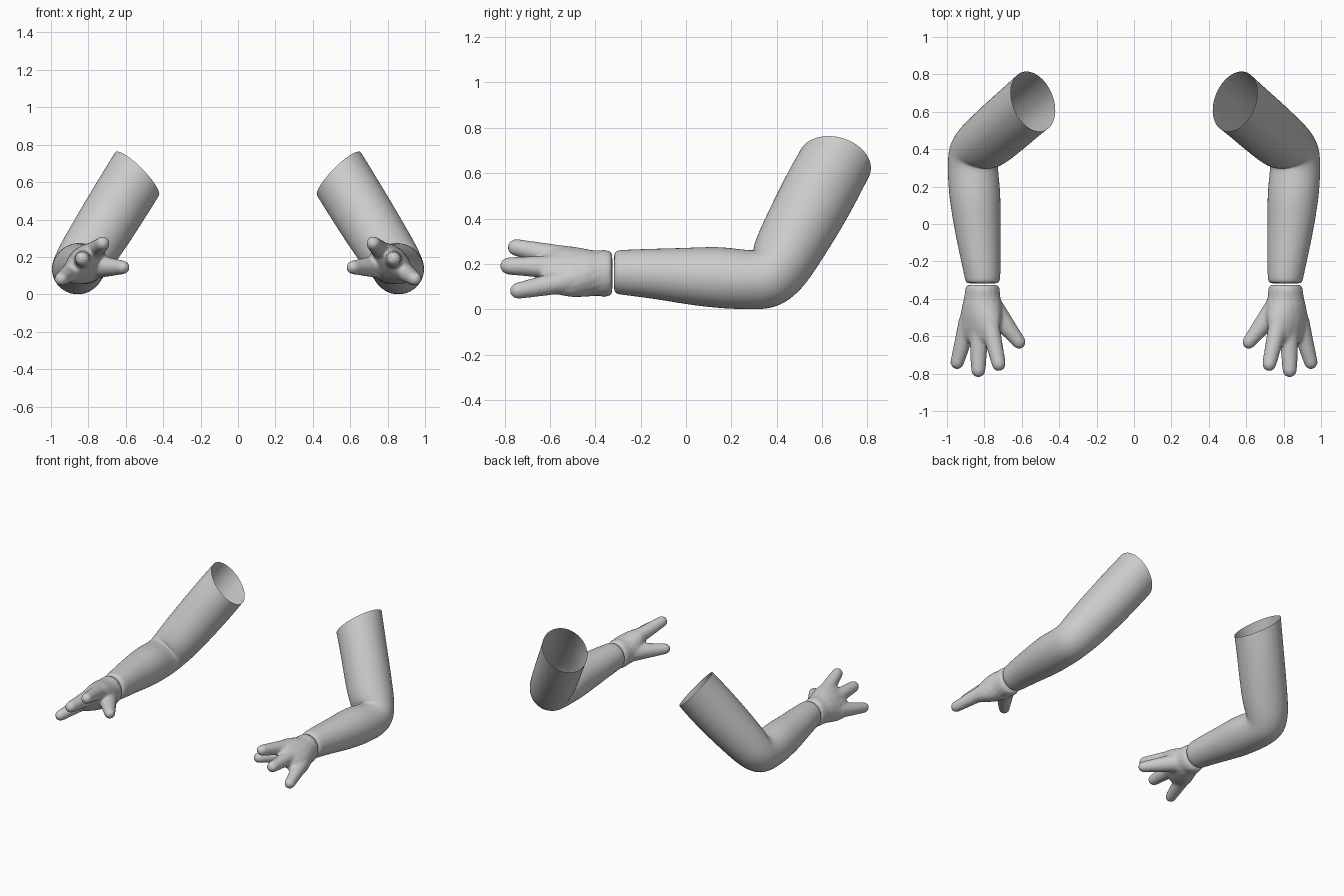
import bpy, bmesh, math
from mathutils import Vector

if "Cube" in bpy.data.objects:
    bpy.data.objects.remove(bpy.data.objects["Cube"])

grey = bpy.data.materials.new("light grey")
grey.diffuse_color = (0.6, 0.6, 0.6, 1)
grey.use_nodes = True
grey.node_tree.nodes["Principled BSDF"].inputs["Base Color"].default_value = grey.diffuse_color


def loft(bm, rings, cap_end, n=16):
    """Skin elliptical rings: centre, two radii, normal, roll in degrees."""
    loops = []
    for c, ru, rv, nrm, roll in rings:
        q = Vector((0, 1, 0)).rotation_difference(Vector(nrm).normalized())
        loop = []
        for i in range(n):
            a, r = math.tau * i / n, math.radians(roll)
            x, z = ru * math.cos(a) * 1.025, rv * math.sin(a) * 1.025
            p = Vector((x * math.cos(r) - z * math.sin(r), 0,
                        x * math.sin(r) + z * math.cos(r)))
            loop.append(bm.verts.new(Vector(c) + q @ p))
        loops.append(loop)
    for a, b in zip(loops, loops[1:]):
        for i in range(n):
            j = (i + 1) % n
            bm.faces.new((a[i], b[i], b[j], a[j]))
    bm.faces.new(loops[0])
    if cap_end:
        bm.faces.new(loops[-1][::-1])


def finger(bm, a, b, r0, r1):
    """Tapered finger with a rounded tip."""
    a, b = Vector(a), Vector(b)
    d = (b - a).normalized()
    b = b - d * r1
    rings = [(a, r0, r0, d, 0), (a.lerp(b, .5), (r0 + r1) / 2, (r0 + r1) / 2, d, 0)]
    for t in (0, 25, 50, 70, 85):
        s = math.radians(t)
        rings.append((b + d * r1 * math.sin(s), r1 * math.cos(s), r1 * math.cos(s), d, 0))
    loft(bm, rings, True)


def make(name, bm):
    bmesh.ops.recalc_face_normals(bm, faces=bm.faces)
    for f in bm.faces:
        f.smooth = True
    me = bpy.data.meshes.new(name)
    bm.to_mesh(me)
    bm.free()
    me.materials.append(grey)
    ob = bpy.data.objects.new(name, me)
    bpy.context.collection.objects.link(ob)
    return ob


def mirror(ob):
    m = ob.modifiers.new("mirror", 'MIRROR')
    m.use_mirror_merge = False


# Arm: closed at the wrist, bent at the elbow, open at the shoulder
Y = (0, 1, 0)
bm = bmesh.new()
loft(bm, [
    ((.81, -.318, .163), .05, .05, Y, 0),
    ((.81, -.317, .163), .078, .080, Y, 0),
    ((.81, -.308, .163), .091, .095, Y, 0),
    ((.81, -.28, .163), .096, .099, Y, 0),
    ((.825, -.14, .157), .112, .110, Y, 0),
    ((.84, 0, .146), .125, .124, Y, 0),
    ((.85, .14, .141), .137, .136, Y, 0),
    ((.858, .24, .133), .137, .133, (-.05, 1, .08), 0),
    ((.862, .32, .129), .135, .134, (-.15, .95, .24), 0),
    ((.857, .372, .142), .138, .134, (-.28, .85, .443), 0),
    ((.828, .408, .185), .147, .141, (-.42, .58, .70), 0),
    ((.775, .45, .265), .155, .150, (-.48, .45, .75), 0),
    ((.69, .525, .40), .158, .160, (-.5, .44, .75), 0),
    ((.61, .595, .53), .160, .165, (-.58, .36, .72), 0),
    ((.54, .655, .643), .170, .160, (-.70, .24, .67), 0),
], False)
arm = make("arm", bm)
s = arm.modifiers.new("smooth surface", 'SUBSURF')
s.levels = s.render_levels = 2
mirror(arm)

# Hand: rolled palm, three fingers and a thumb fused into one skin
F = (0, -1, 0)
bm = bmesh.new()
palm = [
    (.81, -.325, .158, .075, .085, 0),
    (.81, -.333, .158, .087, .097, 0),
    (.81, -.36, .158, .092, .102, 0),
    (.812, -.43, .160, .108, .098, 40),
    (.82, -.50, .165, .130, .086, 45),
    (.825, -.56, .172, .135, .068, 45),
    (.828, -.61, .178, .115, .048, 45),
    (.828, -.635, .180, .08, .03, 45),
]
# the half-turn onto the -y axis is avoided by keeping a +y normal
loft(bm, [((x, y, z), u, v, Y, -r) for x, y, z, u, v, r in palm], True)
finger(bm, (.885, -.52, .125), (.955, -.775, .075), .052, .036)
finger(bm, (.828, -.52, .185), (.833, -.82, .192), .055, .038)
finger(bm, (.775, -.52, .225), (.715, -.785, .280), .052, .037)
finger(bm, (.775, -.43, .150), (.592, -.66, .143), .066, .036)
hand = make("hand", bm)
r = hand.modifiers.new("fuse", 'REMESH')
r.mode = 'VOXEL'
r.voxel_size = .009
r.use_smooth_shade = True
sm = hand.modifiers.new("soften", 'SMOOTH')
sm.factor = .5
sm.iterations = 8
mirror(hand)
